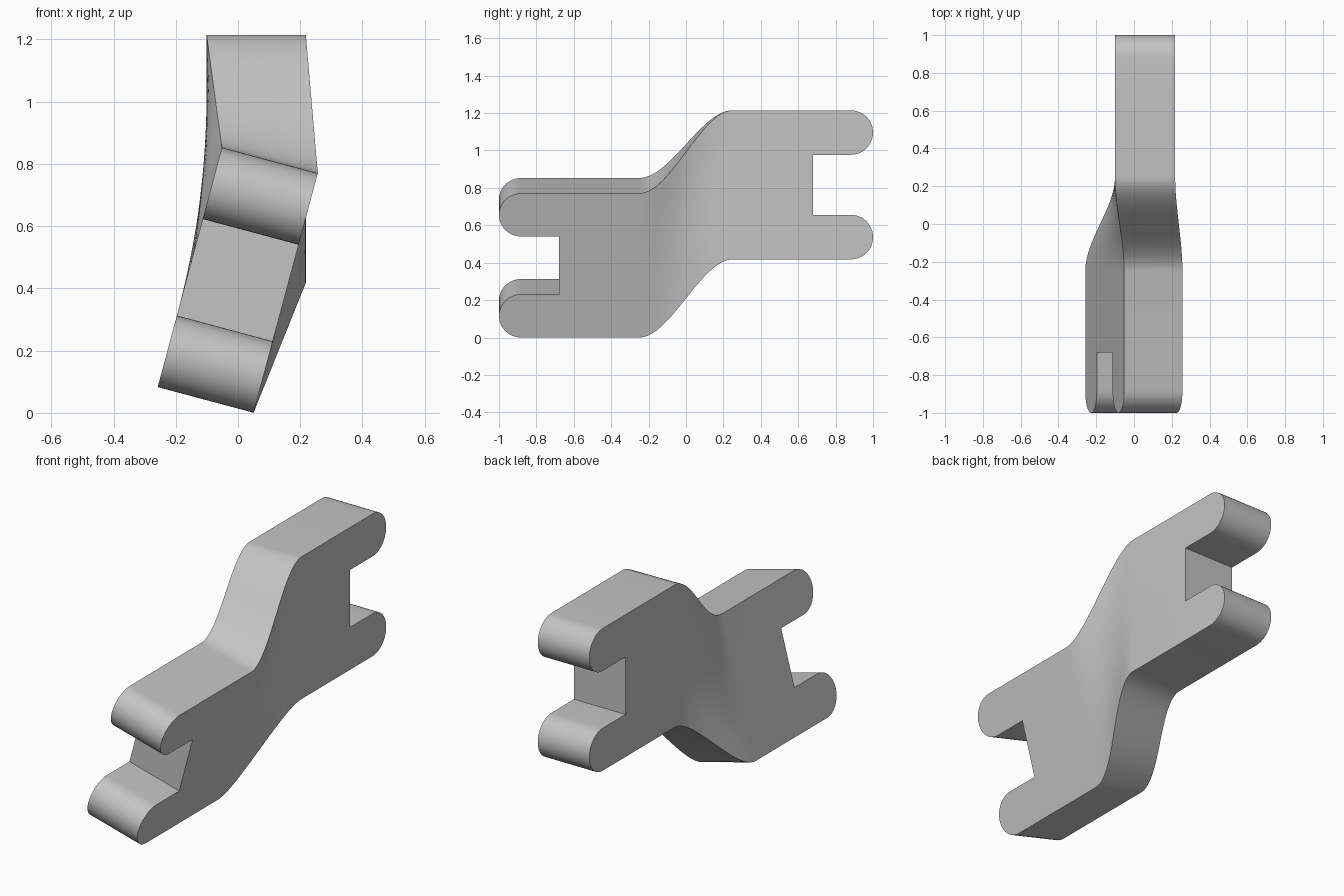
import bpy, bmesh, math
from mathutils import Matrix, Vector

cube = bpy.data.objects.get("Cube")
if cube:
    bpy.data.objects.remove(cube, do_unlink=True)

WIDTH, HEIGHT = 0.319, 0.797      # bar section
PRONG = 0.238                     # prong thickness
NOTCH, BEND = 0.68, 0.25          # notch wall and half length of the bend
TILT = math.radians(15)
R = PRONG / 2

bm = bmesh.new()


def strip(columns):
    """Fill quads between columns, each a (y, list of heights) pair."""
    for (y0, a), (y1, b) in zip(columns, columns[1:]):
        for i in range(len(a) - 1):
            pts = ((y0, a[i]), (y1, b[i]), (y1, b[i + 1]), (y0, a[i + 1]))
            bm.faces.new([bm.verts.new((0, y, h)) for y, h in pts])


# Body outline, finely divided along the bend
lower = [0, R, PRONG]
upper = [HEIGHT - PRONG, HEIGHT - R, HEIGHT]
rows = lower + [HEIGHT / 2] + upper
N = 32
ys = [-NOTCH] + [-BEND + 2 * BEND * i / N for i in range(N + 1)] + [NOTCH]
strip([(y, rows) for y in ys])

# Four prongs with half round ends
for side in (-1, 1):
    for heights in (lower, upper):
        mid = heights[1]
        cols = [(side * NOTCH, heights)]
        for i in range(13):
            a = math.pi / 2 * i / 12
            half = R * math.cos(a)
            cols.append((side * (1 - R + R * math.sin(a)),
                         [mid - half, mid, mid + half]))
        strip(cols)
bmesh.ops.remove_doubles(bm, verts=bm.verts, dist=1e-5)

# Thicken the outline across the width
out = bmesh.ops.extrude_face_region(bm, geom=bm.faces[:])
for v in out["geom"]:
    if isinstance(v, bmesh.types.BMVert):
        v.co.x = WIDTH

# Blend from the tilted low front section to the upright raised rear section
front = Matrix.Translation((-0.258, 0, 0.083)) @ Matrix.Rotation(TILT, 4, "Y")
back = Matrix.Translation((-0.101, 0, 0.418))
for v in bm.verts:
    t = min(1, max(0, (v.co.y + BEND) / (2 * BEND)))
    v.co = (front @ v.co).lerp(back @ v.co, t * t * (3 - 2 * t))
bmesh.ops.recalc_face_normals(bm, faces=bm.faces)

mesh = bpy.data.meshes.new("twisted_link")
bm.to_mesh(mesh)
bm.free()
link = bpy.data.objects.new("twisted_link", mesh)
bpy.context.collection.objects.link(link)

# Plain grey finish
grey = bpy.data.materials.new("light_grey")
grey.use_nodes = True
colour = (0.55, 0.55, 0.55, 1)
grey.diffuse_color = colour
grey.node_tree.nodes["Principled BSDF"].inputs["Base Color"].default_value = colour
mesh.materials.append(grey)

bpy.ops.object.select_all(action="DESELECT")
link.select_set(True)
bpy.context.view_layer.objects.active = link
bpy.ops.object.shade_smooth_by_angle(angle=math.radians(30))
